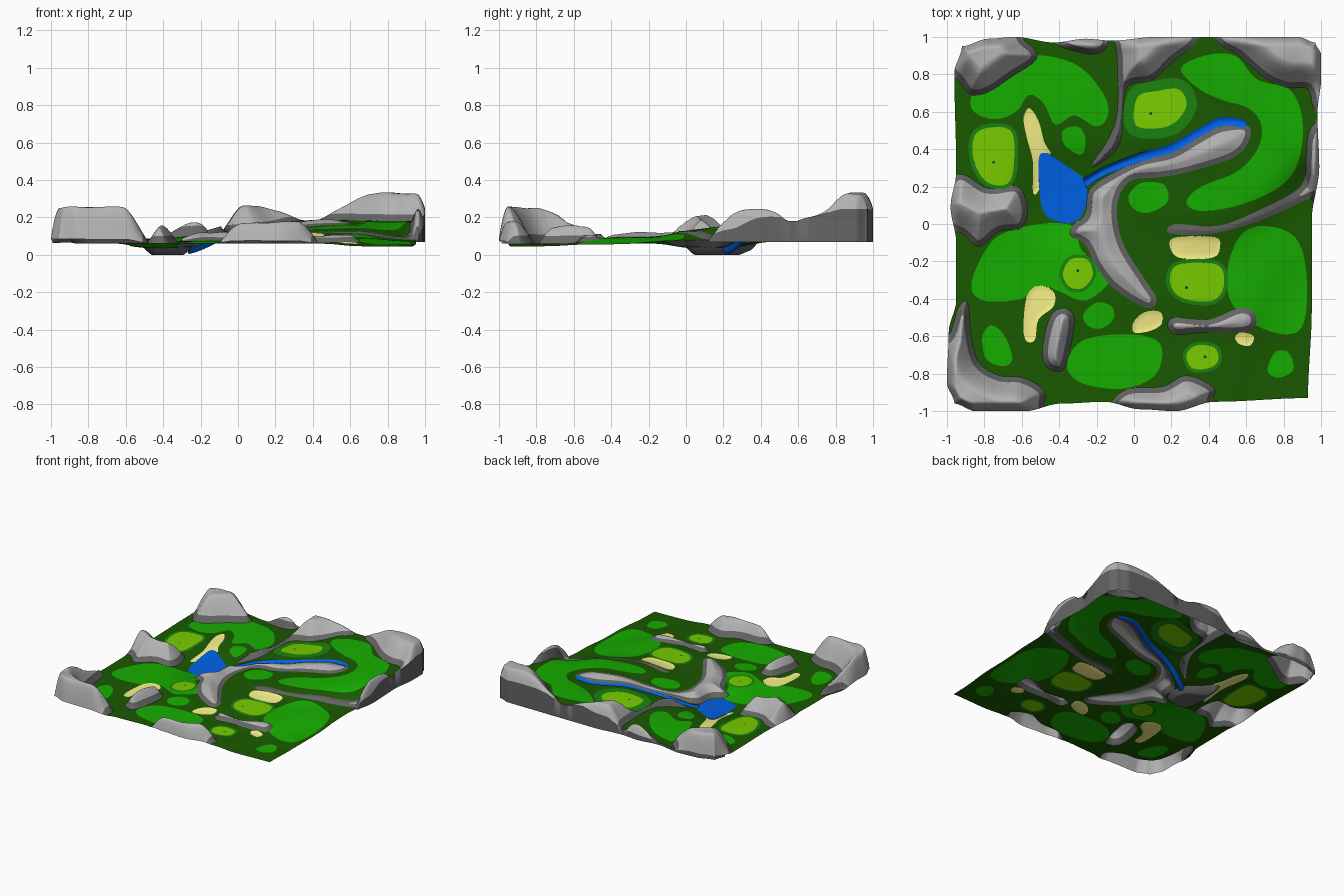
import bpy, math
from mathutils import noise, Vector

if "Cube" in bpy.data.objects:
    bpy.data.objects.remove(bpy.data.objects["Cube"])

N = 250                      # grid cells per side
CELL = 1.95 / N
BAND = 0.03                  # width of the dark foot of each rock
shapes = []

def spline(pts, n=5):
    out, m = [], len(pts)
    for i in range(m):
        a, b, c, d = (pts[(i + k) % m] for k in (-1, 0, 1, 2))
        for s in range(n):
            t = s / n
            out.append(tuple(0.5 * (2*b[k] + (c[k]-a[k])*t + (2*a[k]-5*b[k]+4*c[k]-d[k])*t*t
                       + (3*b[k]-a[k]-3*c[k]+d[k])*t**3) for k in (0, 1)))
    return out

def add(kind, *pts, top=0, wide=0.14, levels=(0,)):
    p = spline(pts)
    xs, ys = [q[0] for q in p], [q[1] for q in p]
    m = 0.02 - min(levels)
    segs = [(a[0], a[1], b[0]-a[0], b[1]-a[1], max((b[0]-a[0])**2 + (b[1]-a[1])**2, 1e-12))
            for a, b in zip(p, p[1:] + p[:1])]
    shapes.append(dict(kind=kind, segs=segs, top=top, wide=wide, levels=levels,
                       box=(min(xs)-m, max(xs)+m, min(ys)-m, max(ys)+m)))
    return p

def rock(top, *pts, wide=0.14): add('rock', *pts, top=top, wide=wide, levels=(0, BAND))
def green(collar, *pts): add('green', *pts, levels=(0, -collar))

def signed(s, x, y):
    """Signed distance to an outline (inside positive) and the nearest point."""
    best, bx, by, inside = 9, 0, 0, False
    for ax, ay, dx, dy, l in s['segs']:
        t = ((x-ax)*dx + (y-ay)*dy) / l
        t = 0 if t < 0 else 1 if t > 1 else t
        qx, qy = ax + t*dx, ay + t*dy
        d = (x-qx)**2 + (y-qy)**2
        if d < best: best, bx, by = d, qx, qy
        if (ay > y) != (ay+dy > y) and x < ax + (y-ay)*dx/dy: inside = not inside
    d = math.sqrt(best)
    return (d if inside else -d), bx, by

# Water
pond = add('pond', (-.51,.34),(-.47,.38),(-.42,.35),(-.33,.29),(-.27,.24),(-.25,.13),(-.3,.02),(-.4,.01),(-.49,.08))
path = [(-.3,.2),(-.21,.26),(-.13,.3),(.03,.36),(.2,.41),(.34,.49),(.46,.55),(.58,.54)]
add('stream', *[(x, y+.02) for x, y in path], *[(x+.012, y-.024) for x, y in reversed(path)])
# Sand bunkers
add('sand', (-.59,.56),(-.56,.62),(-.51,.55),(-.48,.44),(-.44,.36),(-.49,.3),(-.51,.18),(-.54,.17),(-.54,.33),(-.57,.45))
add('sand', (.19,-.11),(.23,-.07),(.43,-.07),(.46,-.12),(.42,-.18),(.24,-.18))
add('sand', (-.57,-.38),(-.51,-.33),(-.43,-.36),(-.43,-.44),(-.51,-.51),(-.53,-.62),(-.58,-.62),(-.59,-.52))
add('sand', (0,-.52),(.06,-.47),(.14,-.47),(.15,-.53),(.09,-.57),(0,-.58))
add('sand', (.54,-.6),(.58,-.58),(.64,-.6),(.62,-.65),(.56,-.64))
# Putting greens with collars
green(.02, (-.86,.45),(-.8,.51),(-.66,.5),(-.64,.35),(-.67,.22),(-.78,.22),(-.85,.32))
green(.055, (0,.55),(.02,.68),(.12,.71),(.24,.72),(.28,.63),(.2,.53),(.06,.51))
green(.018, (-.38,-.27),(-.34,-.19),(-.25,-.19),(-.22,-.27),(-.27,-.34),(-.34,-.34))
green(.02, (.2,-.25),(.27,-.21),(.45,-.22),(.48,-.33),(.42,-.41),(.27,-.4),(.2,-.34))
green(.018, (.28,-.7),(.33,-.65),(.43,-.66),(.45,-.73),(.4,-.77),(.31,-.77))
# Rocks: back edge, right edge with cliff, left, front, inner
rock(.255, (-1.1,1.1),(-1,.85),(-.93,.76),(-.87,.69),(-.77,.71),(-.65,.79),(-.53,.87),(-.53,.93),(-.6,1),(-.6,1.1))
rock(.18, (-.42,.97),(-.3,.92),(-.2,.91),(-.14,.96),(-.15,1.1),(-.4,1.1), wide=.06)
rock(.265, (-.1,1.1),(-.09,.9),(-.09,.6),(-.14,.45),(-.23,.31),(-.13,.36),(-.07,.45),(-.06,.6),(-.03,.74),(.1,.77),(.22,.88),(.33,.97),(.35,1.1), wide=.13)
rock(.325, (.42,1.1),(.45,.97),(.56,.9),(.7,.78),(.82,.73),(.93,.72),(.97,.6),(1.1,.55),(1.1,1.1))
rock(.28, (1.1,.58),(.95,.52),(.92,.35),(.925,.22),(.96,.12),(1.1,.12), wide=.06)
rock(.12, (1,.35),(.93,.3),(.88,.19),(.68,.08),(.45,-.01),(.22,0),(.19,-.05),(.4,-.055),(.65,.01),(.9,.12),(1.05,.2))
rock(.215, (-1.1,.15),(-.97,.25),(-.9,.26),(-.78,.19),(-.62,.2),(-.57,.08),(-.6,-.02),(-.72,-.04),(-.83,-.12),(-.92,-.05),(-1.1,.04), wide=.16)
rock(.255, (-1.1,-.7),(-.99,-.6),(-.94,-.45),(-.89,-.42),(-.87,-.6),(-.83,-.74),(-.72,-.81),(-.6,-.82),(-.49,-.88),(-.48,-.95),(-.55,-1.1),(-1.1,-1.1))
rock(.16, (-.49,-.68),(-.45,-.5),(-.38,-.45),(-.32,-.5),(-.34,-.66),(-.38,-.78),(-.46,-.77), wide=.09)
rock(.18, (-.12,-.96),(-.03,-.88),(.15,-.87),(.28,-.81),(.42,-.87),(.42,-.94),(.35,-1.1),(-.1,-1.1), wide=.1)
rock(.11, (.18,-.54),(.22,-.5),(.4,-.51),(.56,-.45),(.64,-.47),(.65,-.54),(.58,-.58),(.35,-.58),(.22,-.59), wide=.06)
rock(.12, (-.32,0),(-.26,.05),(-.24,.18),(-.13,.26),(.03,.34),(.2,.38),(.34,.46),(.46,.52),(.6,.53),(.62,.46),(.54,.36),(.3,.28),(.14,.25),(-.02,.23),
     (-.09,.1),(-.06,-.1),(.06,-.3),(.12,-.4),(.07,-.45),(-.1,-.35),(-.2,-.23),(-.26,-.11),(-.34,-.06), wide=.1)
# Fairways
add('fairway', (-.87,.62),(-.83,.77),(-.67,.88),(-.48,.9),(-.29,.84),(-.16,.69),(-.14,.58),(-.2,.52),(-.32,.58),(-.42,.53),(-.48,.64),(-.56,.69),(-.63,.6),(-.75,.56))
add('fairway', (-.38,.5),(-.3,.52),(-.26,.46),(-.28,.37),(-.37,.42))
add('fairway', (.25,.83),(.38,.9),(.54,.9),(.66,.77),(.83,.72),(.9,.56),(.88,.34),(.78,.2),(.56,.1),(.35,.07),(.28,.12),(.36,.2),(.55,.28),(.66,.4),(.68,.53),(.61,.62),(.48,.66),(.35,.72))
add('fairway', (-.03,.15),(.04,.22),(.16,.21),(.18,.12),(.08,.06),(0,.08))
add('fairway', (-.7,-.05),(-.5,0),(-.33,-.01),(-.28,-.14),(-.15,-.25),(-.13,-.31),(-.26,-.41),(-.4,-.36),(-.5,-.33),(-.6,-.4),(-.8,-.41),(-.87,-.33),(-.8,-.15))
add('fairway', (.5,-.24),(.57,-.06),(.7,-.01),(.86,-.07),(.92,-.25),(.91,-.52),(.82,-.59),(.65,-.54),(.52,-.42))
add('fairway', (-.36,-.75),(-.27,-.62),(-.02,-.59),(.14,-.64),(.12,-.8),(-.05,-.88),(-.28,-.85))
add('fairway', (-.27,-.48),(-.2,-.42),(-.12,-.44),(-.11,-.51),(-.18,-.56),(-.25,-.54))
add('fairway', (-.81,-.6),(-.76,-.54),(-.69,-.6),(-.65,-.72),(-.7,-.76),(-.79,-.72))
add('fairway', (.72,-.75),(.76,-.68),(.83,-.69),(.85,-.78),(.78,-.82),(.72,-.8))

# Ground level samples blended smoothly
LEVEL = [(-.95,.6,.075),(-.7,.35,.075),(-.5,.8,.085),(-.3,.55,.08),(-.15,.75,.11),(.1,.62,.15),(.5,.85,.185),(.85,.6,.18),
         (.6,.3,.16),(.4,.12,.14),(.1,.15,.11),(.4,.5,.165),(.95,.0,.075),(.6,-.2,.095),(.3,-.3,.09),(0,-.1,.085),(-.2,-.3,.075),
         (-.6,-.25,.06),(-.9,-.3,.065),(-.7,-.7,.06),(-.2,-.7,.06),(.3,-.7,.06),(.9,-.9,.045),(.95,-.4,.055),(-.38,.15,.03),(-.9,.05,.07)]

def ramp(t):
    t = min(max(t, 0), 1)
    return 1 - (1 - t)**2

def dome(t):
    t = min(max(t, 0), 1)
    return .5*ramp(t) + .5*t*t*(3 - 2*t)

def height(x, y, dist, edge=1):
    ws = [math.exp(-((x-a)**2 + (y-b)**2) / .04) for a, b, _ in LEVEL]
    base = z = sum(w*l[2] for w, l in zip(ws, LEVEL)) / sum(ws)
    rim = .12 if x < -.15 or y < .1 else .25 if y < .6 else .45
    for i, d in dist.items():
        s = shapes[i]
        if d <= 0: continue
        if s['kind'] == 'rock':
            f = dome(d / s['wide']) * (rim + (1-rim)*ramp(edge / .05))
            z = max(z, base + max(s['top'] - base, .025)*f + .015*f*noise.noise(Vector((x*6, y*6, 3))))
        elif s['kind'] == 'pond': z -= .05 * ramp(d / .09)
        elif s['kind'] == 'stream' and not any(shapes[k]['kind'] == 'pond' and e > 0 for k, e in dist.items()):
            z -= ramp(d / .02) * (.008 + .03*min(max((.1-x)/.4, 0), 1))
        elif s['kind'] == 'sand': z -= .004 * ramp(d / .03)
    return max(z, 0)

def measure(x, y):
    out = {}
    for i, s in enumerate(shapes):
        b = s['box']
        if b[0] < x < b[1] and b[2] < y < b[3]: out[i] = signed(s, x, y)
    return out

# Wavy border of the tile
def curve(pts, t):
    for (a, u), (b, v) in zip(pts, pts[1:]):
        if t <= b:
            k = (t-a)/(b-a)
            return u + (v-u)*k*k*(3-2*k)
    return pts[-1][1]
LEFT = [(-1,-.96),(-.88,-1),(-.6,-.99),(-.42,-.95),(-.1,-.95),(.1,-.98),(.3,-.95),(.85,-.96),(1,-.92)]
RIGHT = [(-1,.93),(-.5,.95),(0,.95),(.3,.99),(.6,.98),(.8,1),(.93,1),(1,.97)]
FRONT = [(-1,-.96),(-.88,-1),(-.6,-1),(-.4,-.96),(-.15,-.95),(.05,-.99),(.25,-1),(.47,-.95),(1,-.93)]
BACK = [(-1,.95),(-.85,.99),(-.7,1),(-.48,.97),(-.3,.99),(-.15,.98),(.1,1),(.9,1),(1,.97)]

# Grid vertices, snapped to the visible outlines
RANK = ['pond', 'stream', 'sand', 'green', 'rock', 'fairway']
rank = [RANK.index(s['kind']) for s in shapes]
verts, dists, snapped = [], [], []
for j in range(N+1):
    for i in range(N+1):
        u, v = i/N, j/N
        l, r, f, b = curve(LEFT, 2*v-1), curve(RIGHT, 2*v-1), curve(FRONT, 2*u-1), curve(BACK, 2*u-1)
        x, y, snap = l + (r-l)*u, f + (b-f)*v, False
        hits = measure(x, y)
        if 0 < i < N and 0 < j < N:
            cover = min((rank[k] for k, h in hits.items() if h[0] > CELL), default=9)
            gaps = [(abs(h[0]-L), k, L) for k, h in hits.items() if rank[k] <= cover for L in shapes[k]['levels']]
            g = min(gaps, default=(9, 0, 0))
            if g[0] < CELL * .48:
                d, qx, qy = hits[g[1]]
                k = g[2]/d if g[2] else 0
                x, y, snap = qx + (x-qx)*k, qy + (y-qy)*k, True
                hits = measure(x, y)
        dist = {k: h[0] for k, h in hits.items()}
        if snap: dist[g[1]] = g[2]
        verts.append([x, y, height(x, y, dist, min(x-l, r-x, y-f, b-y))])
        dists.append(dist); snapped.append(snap)

ORDER = ['pond', 'stream', 'sand', 'green', 'collar', 'rock_top', 'rock_foot', 'fairway', 'rough']
def classify(tri):
    found = {'rough'}
    for k in set().union(*(dists[t] for t in tri)):
        d, s = sum(dists[t].get(k, -.08) for t in tri) / 3, shapes[k]
        if s['kind'] == 'rock':
            if d > 0: found.add('rock_top' if d > BAND else 'rock_foot')
        elif d > 0: found.add(s['kind'])
        elif s['kind'] == 'green' and d > s['levels'][1]: found.add('collar')
    return min(found, key=ORDER.index)

parts = {k: [] for k in ORDER}
for j in range(N):
    for i in range(N):
        a = j*(N+1) + i
        b, c, d = a+1, a+N+2, a+N+1
        both, n = snapped[a] and snapped[c], sum(snapped[k] for k in (a, b, c, d))
        for t in ([(a,b,c), (a,c,d)] if (both and n == 2) or (n == 3 and not both) else [(a,b,d), (b,c,d)]):
            parts[classify(t)].append(t)

# Dark wall under the raised parts of the border
W = N+1
ring = list(range(N)) + [k*W+N for k in range(N)] + [N*W+k for k in range(N, 0, -1)] + [k*W for k in range(N, 0, -1)]
foot = len(verts)
for r in ring: verts.append([verts[r][0], verts[r][1], min(verts[r][2], .068)])
for k in range(len(ring)):
    n = (k+1) % len(ring)
    if max(verts[ring[k]][2], verts[ring[n]][2]) > .085:
        parts['rock_foot'].append((ring[k], foot+k, foot+n, ring[n]))

def build(name, vs, faces, color):
    used = {o: i for i, o in enumerate(sorted({o for f in faces for o in f}))}
    me = bpy.data.meshes.new(name)
    me.from_pydata([vs[o] for o in used], [], [[used[o] for o in f] for f in faces])
    me.polygons.foreach_set('use_smooth', [True]*len(faces))
    mat = bpy.data.materials.new(name)
    mat.diffuse_color = (*color, 1)
    mat.use_nodes = True
    mat.node_tree.nodes["Principled BSDF"].inputs["Base Color"].default_value = mat.diffuse_color
    me.materials.append(mat)
    bpy.context.collection.objects.link(bpy.data.objects.new(name, me))

COLORS = dict(pond=(.12,.12,.12), stream=(.0,.12,.8), sand=(.95,.88,.25), green=(.19,.6,.0), collar=(.01,.22,.005),
              rock_top=(.45,.45,.45), rock_foot=(.13,.13,.13), fairway=(.008,.42,.0), rough=(.01,.1,.0))
NAMES = dict(pond='pond_bed', sand='bunkers', green='putting_greens', collar='green_collars', fairway='fairways')
for k in ORDER: build(NAMES.get(k, k), verts, parts[k], COLORS[k])

# Pond surface and cup holes, laid on the ground
def disc(name, outline, lift, color):
    vs = [(x, y, height(x, y, {}) + lift) for x, y in outline]
    n = len(vs)
    vs.append(tuple(sum(v[k] for v in vs)/n for k in range(3)))
    build(name, vs, [(i, (i+1) % n, n) for i in range(n)], color)
disc('pond_water', pond, 0, COLORS['stream'])
for x, y in [(-.75,.33),(.09,.59),(-.3,-.25),(.28,-.34),(.38,-.71)]:
    disc('cup_hole', [(x+.008*math.cos(a*math.pi/6), y+.008*math.sin(a*math.pi/6)) for a in range(12)], .002, (.01,.05,.01))
